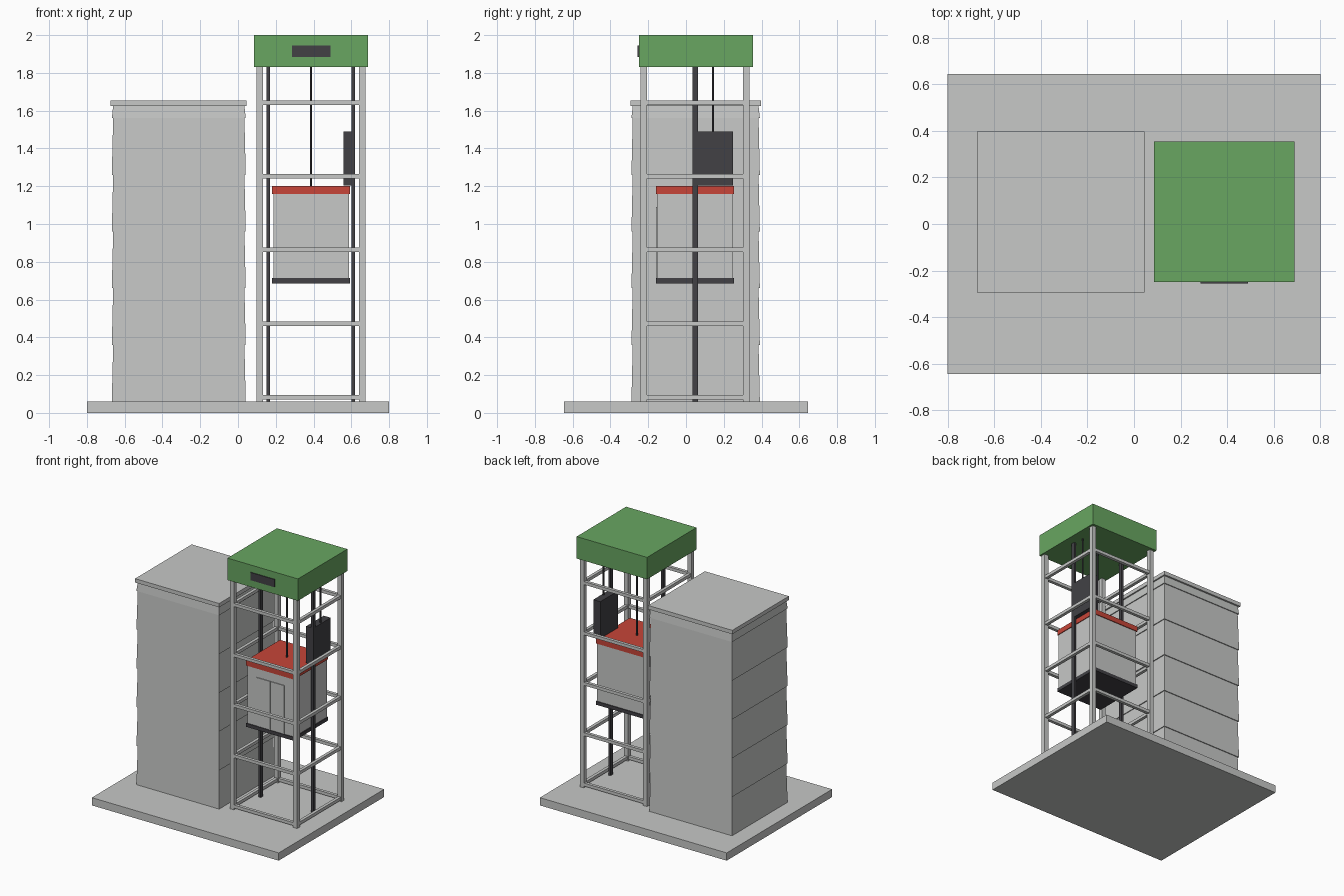
import bpy
import bmesh

if "Cube" in bpy.data.objects:
    bpy.data.objects.remove(bpy.data.objects["Cube"], do_unlink=True)


def material(name, rgb):
    m = bpy.data.materials.new(name)
    m.use_nodes = True
    m.diffuse_color = (*rgb, 1)
    m.node_tree.nodes["Principled BSDF"].inputs["Base Color"].default_value = (*rgb, 1)
    return m


GREY = material("concrete grey", (0.57, 0.58, 0.57))
GREEN = material("roof green", (0.14, 0.38, 0.12))
RED = material("cabin red", (0.57, 0.06, 0.04))
DARK = material("dark steel", (0.054, 0.053, 0.06))


def finish(name, bm, mat):
    bmesh.ops.recalc_face_normals(bm, faces=bm.faces)
    mesh = bpy.data.meshes.new(name)
    bm.to_mesh(mesh)
    bm.free()
    mesh.materials.append(mat)
    obj = bpy.data.objects.new(name, mesh)
    bpy.context.collection.objects.link(obj)
    return obj


def box(name, x, y, z, mat, taper=0.0):
    """Box from (low, high) ranges; taper draws the top edge inward."""
    bm = bmesh.new()
    bmesh.ops.create_cube(bm, size=1)
    for v in bm.verts:
        top = v.co.z > 0
        for i, (lo, hi) in enumerate((x, y, z)):
            inset = taper if top and i < 2 else 0
            v.co[i] = hi - inset if v.co[i] > 0 else lo + inset
    return finish(name, bm, mat)


def bar(name, cx, cy, w, z, mat):
    return box(name, (cx - w / 2, cx + w / 2), (cy - w / 2, cy + w / 2), z, mat)


def cable(name, cx, cy, z):
    bm = bmesh.new()
    bmesh.ops.create_cone(bm, cap_ends=True, segments=8, radius1=0.006,
                          radius2=0.006, depth=z[1] - z[0])
    bmesh.ops.translate(bm, verts=bm.verts, vec=(cx, cy, sum(z) / 2))
    return finish(name, bm, DARK)


# Ground slab
GROUND = 0.06
box("base_slab", (-0.8, 0.8), (-0.645, 0.645), (0, GROUND), GREY)

# Building of overlapping wall courses with a flat cap
CAP = 1.625
COURSE = 0.3
z = GROUND
while z < CAP:
    box("wall_course", (-0.668, 0.041), (-0.289, 0.391),
        (z, min(z + COURSE, CAP)), GREY, taper=0.007)
    z += COURSE
box("building_cap", (-0.675, 0.045), (-0.295, 0.398), (CAP, 1.655), GREY)

# Lift shaft frame
CX, CY, HALF, TOP = 0.386, 0.048, 0.271, 1.83
for sx in (-1, 1):
    for sy in (-1, 1):
        bar("corner_post", CX + sx * HALF, CY + sy * HALF, 0.034, (GROUND, TOP), GREY)
RAIL = 0.012
for level in range(5):
    zc = 0.083 + 0.39 * level
    span = (zc - RAIL, zc + RAIL)
    for s in (-1, 1):
        p = CY + s * HALF
        box("cross_rail", (CX - HALF, CX + HALF), (p - RAIL, p + RAIL), span, GREY)
        p = CX + s * HALF
        box("side_rail", (p - RAIL, p + RAIL), (CY - HALF, CY + HALF), span, GREY)

# Machine room roof with front vent plate
box("machine_room", (0.085, 0.688), (-0.25, 0.355), (TOP, 2.0), GREEN)
box("vent_plate", (0.285, 0.49), (-0.256, -0.248), (1.885, 1.945), DARK)

# Guide rails on both sides of the cabin
for s in (-1, 1):
    gx = CX + s * 0.225
    box("guide_rail", (gx - 0.009, gx + 0.009), (0.035, 0.064), (GROUND, TOP), DARK)

# Cabin
box("cabin_floor", (0.181, 0.593), (-0.16, 0.255), (0.686, 0.713), DARK)
box("cabin_body", (0.188, 0.587), (-0.153, 0.249), (0.713, 1.16), GREY)
box("cabin_roof", (0.181, 0.593), (-0.16, 0.255), (1.16, 1.2), RED)
for s in (-1, 1):
    edges = sorted((CX + s * 0.002, CX + s * 0.118))
    box("door_panel", edges, (-0.159, -0.152), (0.715, 1.09), GREY)

# Counterweight and hoisting cables
box("counterweight", (0.559, 0.619), (0.036, 0.25), (1.205, 1.49), DARK)
cable("cabin_cable", CX, CY, (1.2, TOP))
cable("counterweight_cable", 0.606, 0.143, (1.49, TOP))
